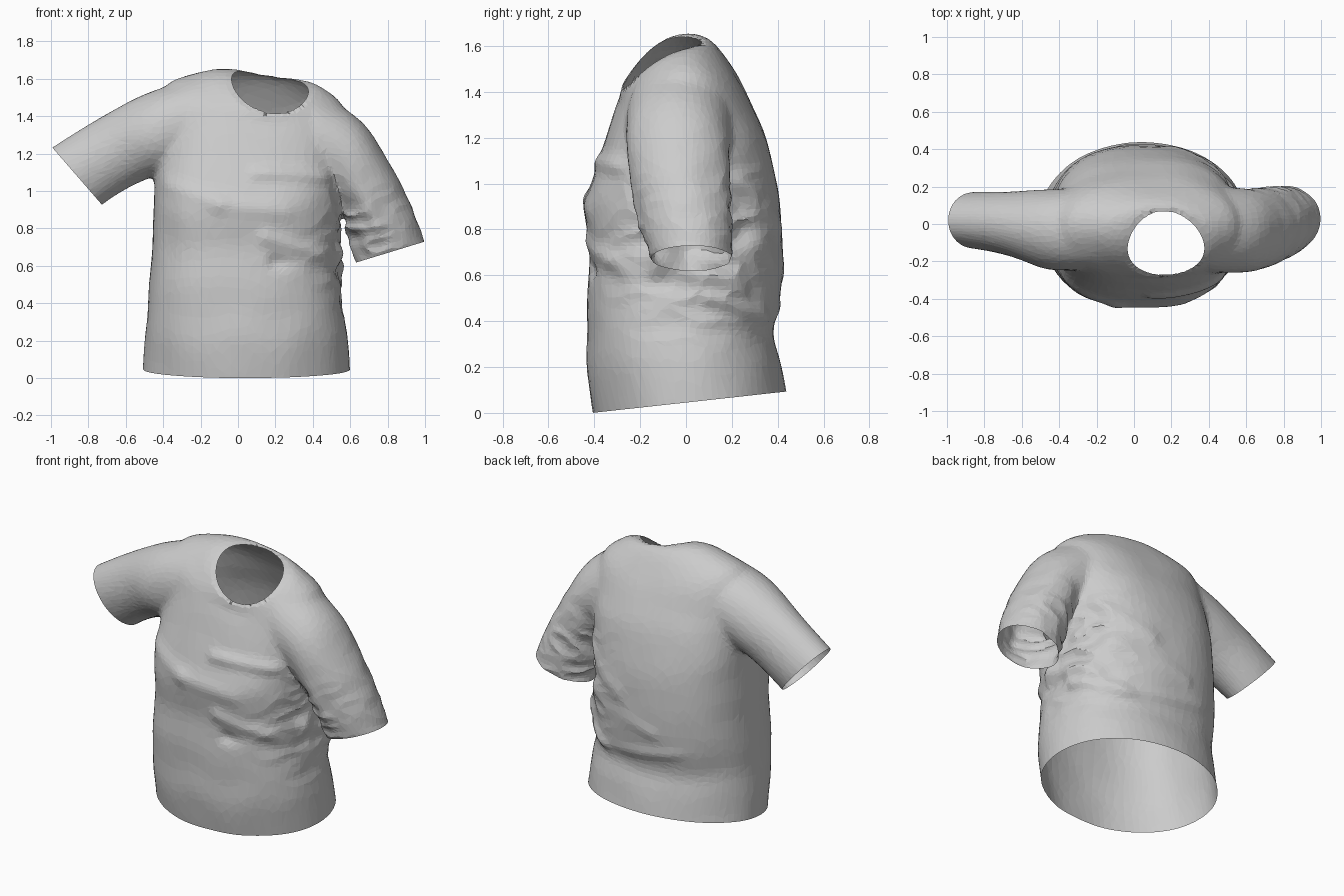
import bpy, bmesh, math
from mathutils import Vector, noise

if "Cube" in bpy.data.objects:
    bpy.data.objects.remove(bpy.data.objects["Cube"], do_unlink=True)

SIDES = 48
STEPS = 5
ANGLES = [2 * math.pi * i / SIDES for i in range(SIDES)]


def rounded(value, power):
    return math.copysign(abs(value) ** power, value)


def torso_ring(cx, cy, cz, rx, ry, front=1, back=1, sx=0, sy=0, saddle=0):
    """Tilted ring around the body; front and back set how boxy, saddle lifts the sides."""
    ring = []
    for a in ANGLES:
        power = front if math.sin(a) < 0 else back
        x, y = rx * rounded(math.cos(a), power), ry * rounded(math.sin(a), power)
        z = cz + sx * x + sy * y + saddle * math.cos(2 * a)
        ring.append(Vector((cx + x, cy + y, z)))
    return ring


def sleeve_ring(tx, tz, bx, bz, cy, ry):
    """Oval ring between an upper and a lower point of the sleeve."""
    top, low = Vector((tx, cy, tz)), Vector((bx, cy, bz))
    mid, half = (top + low) / 2, (top - low) / 2
    return [mid + half * math.cos(a) + Vector((0, ry * math.sin(a), 0)) for a in ANGLES]


def curve(p0, p1, p2, p3, t):
    """Smooth path from p1 to p2."""
    m1, m2 = (p2 - p0) / 2, (p3 - p1) / 2
    s = 3 * t * t - 2 * t ** 3
    return p1.lerp(p2, s) + m1 * (t * (1 - t) ** 2) - m2 * (t * t * (1 - t))


def loft(bm, keys):
    """Skin a closed, smoothly curved tube through the key rings."""
    rings = []
    padded = [keys[0]] + keys + [keys[-1]]
    for quad in zip(padded, padded[1:], padded[2:], padded[3:]):
        for step in range(STEPS):
            rings.append([curve(*points, step / STEPS) for points in zip(*quad)])
    rings.append(keys[-1])
    loops = [[bm.verts.new(p) for p in ring] for ring in rings]
    faces = [bm.faces.new(loops[0]), bm.faces.new(loops[-1])]
    for a, b in zip(loops, loops[1:]):
        for i in range(SIDES):
            j = (i + 1) % SIDES
            faces.append(bm.faces.new((a[i], a[j], b[j], b[i])))
    bmesh.ops.recalc_face_normals(bm, faces=faces)


bm = bmesh.new()

# Body from hem to a closed top inside the collar
loft(bm, [torso_ring(*r) for r in (
    (.045, .03, -.04, .56, .425, 1, 1, -.01, .11),
    (.045, -.01, .2, .545, .422, .93, .95, 0, .06),
    (.04, -.025, .35, .525, .405, .86, .9),
    (.035, -.01, .5, .51, .42, .8, .88),
    (.04, 0, .7, .50, .422, .77, .85),
    (.045, -.015, .9, .495, .425, .74, .82),
    (.05, -.005, 1.05, .495, .392, .74, .8),
    (.06, 0, 1.2, .495, .348, .76, .8),
    (.07, -.005, 1.31, .49, .308, .8, .82, -.05, 0),
    (.085, -.03, 1.46, .475, .26, .9, .9, -.112, .17, .045),
    (.12, -.08, 1.54, .335, .205, 1, 1, -.118, .49, .035),
    (.165, -.11, 1.55, .205, .17, 1, 1, -.17, .58, .03),
    (.165, -.11, 1.55, .06, .05, 1, 1, -.17, .58))])

# Raised right sleeve and hanging left sleeve
loft(bm, [sleeve_ring(*r) for r in (
    (-.2, 1.615, -.3, 1.1, -.03, .215),
    (-.48, 1.525, -.44, 1.08, -.03, .215),
    (-.72, 1.402, -.58, 1.02, 0, .175),
    (-1.04, 1.207, -.763, .897, .025, .145))])
loft(bm, [sleeve_ring(*r) for r in (
    (.42, 1.53, .4, 1.05, -.03, .23),
    (.67, 1.365, .5, .98, -.035, .225),
    (.82, 1.13, .56, .88, -.02, .215),
    (.925, .92, .59, .76, 0, .2),
    (1.018, .685, .653, .575, .03, .17))])

mesh = bpy.data.meshes.new("shirt")
bm.to_mesh(mesh)
bm.free()
shirt = bpy.data.objects.new("shirt", mesh)
bpy.context.collection.objects.link(shirt)


def bake(*modifiers):
    """Add modifiers and keep only the evaluated mesh."""
    for kind, settings in modifiers:
        mod = shirt.modifiers.new(kind.lower(), kind)
        for key, value in settings.items():
            setattr(mod, key, value)
    deps = bpy.context.evaluated_depsgraph_get()
    deps.update()
    result = bpy.data.meshes.new_from_object(shirt.evaluated_get(deps))
    shirt.modifiers.clear()
    shirt.data = result


# Merge the tubes into one cloth surface
bake(("REMESH", {"mode": "VOXEL", "voxel_size": .016}),
     ("SMOOTH", {"factor": .5, "iterations": 20}))

# Folds: start, end, width, height
FOLDS = [(Vector(a), Vector(b), w, h) for a, b, w, h in (
    ((-.42, -.28, 1.05), (-.1, -.42, .93), .05, .012),
    ((-.1, -.42, .93), (.25, -.44, .89), .05, .01),
    ((.1, -.4, 1.1), (.5, -.28, 1.07), .04, .018),
    ((.15, -.4, .75), (.5, -.3, .64), .045, .02),
    ((.2, -.42, .62), (.55, -.1, .56), .04, -.02),
    ((.54, -.1, .66), (.5, .25, .55), .05, .025),
    ((.53, .1, .5), (.3, .4, .4), .04, .025),
    ((.3, .4, .42), (-.3, .4, .5), .04, .01),
    ((.45, .3, .75), (-.05, .42, .6), .045, .01),
    ((.5, .25, 1.0), (.2, .4, .8), .05, .012),
    ((.62, -.2, 1.1), (.75, -.2, .8), .04, .015))]


def fold_height(p):
    total = 0
    for a, b, width, height in FOLDS:
        d = b - a
        t = max(0, min(1, (p - a).dot(d) / d.length_squared))
        total += height * math.exp(-((p - a - d * t).length / width) ** 2)
    return total


bm = bmesh.new()
bm.from_mesh(shirt.data)
bm.normal_update()
moves = []
for v in bm.verts:
    p = v.co
    # Crumpling gathers around the left armpit and waist
    crumple = math.exp(-((p - Vector((.55, .05, .75))).length / .3) ** 2)
    crease = abs(noise.noise(Vector((p.x * 6, p.y * 6, p.z * 10))))
    soft = noise.noise(p * 5)
    moves.append(v.normal * (fold_height(p) + .004 * soft + crumple * (.015 - .06 * crease)))
for v, move in zip(bm.verts, moves):
    v.co += move

# Open the collar and draw its rim onto a tilted oval
COLLAR, AXIS = Vector((.165, -.11, 1.53)), Vector((.17, -.58, 1)).normalized()


def collar_offset(co):
    """Offset from the collar centre within its plane, and its size against the oval."""
    offset = co - COLLAR
    flat = offset - AXIS * offset.dot(AXIS)
    return flat, math.hypot(flat.x / .205, flat.y / .17)


inside = [v for v in bm.verts
          if (v.co - COLLAR).dot(AXIS) > -.2 and collar_offset(v.co)[1] < 1]
bmesh.ops.delete(bm, geom=inside, context="VERTS")
for v in bm.verts:
    if v.is_boundary:
        flat, size = collar_offset(v.co)
        v.co += flat * (1 / size - 1)
bm.to_mesh(shirt.data)
bm.free()
bake(("DECIMATE", {"ratio": .13}))

# Open the hem and cuffs
bm = bmesh.new()
bm.from_mesh(shirt.data)


def open_end(point, outward, near):
    faces = [f for f in bm.faces if near(f.calc_center_median())]
    geom = set(faces)
    for f in faces:
        geom.update(f.verts, f.edges)
    bmesh.ops.bisect_plane(bm, geom=list(geom), plane_co=point,
                           plane_no=outward, clear_outer=True)


open_end((.045, 0, .045), (0, .11, -1), lambda c: c.z < .25)
open_end((-.865, .02, 1.085), (-.755, 0, -.655), lambda c: c.x < -.65)
open_end((.82, .03, .675), (.29, 0, -.95), lambda c: c.x > .61 and c.z < .9)
bm.to_mesh(shirt.data)
bm.free()

# Grey cloth
cloth = bpy.data.materials.new("grey_cloth")
cloth.use_nodes = True
grey = (.6, .6, .6, 1)
cloth.diffuse_color = grey
cloth.node_tree.nodes["Principled BSDF"].inputs["Base Color"].default_value = grey
shirt.data.materials.clear()
shirt.data.materials.append(cloth)
for polygon in shirt.data.polygons:
    polygon.use_smooth = False
    polygon.material_index = 0
